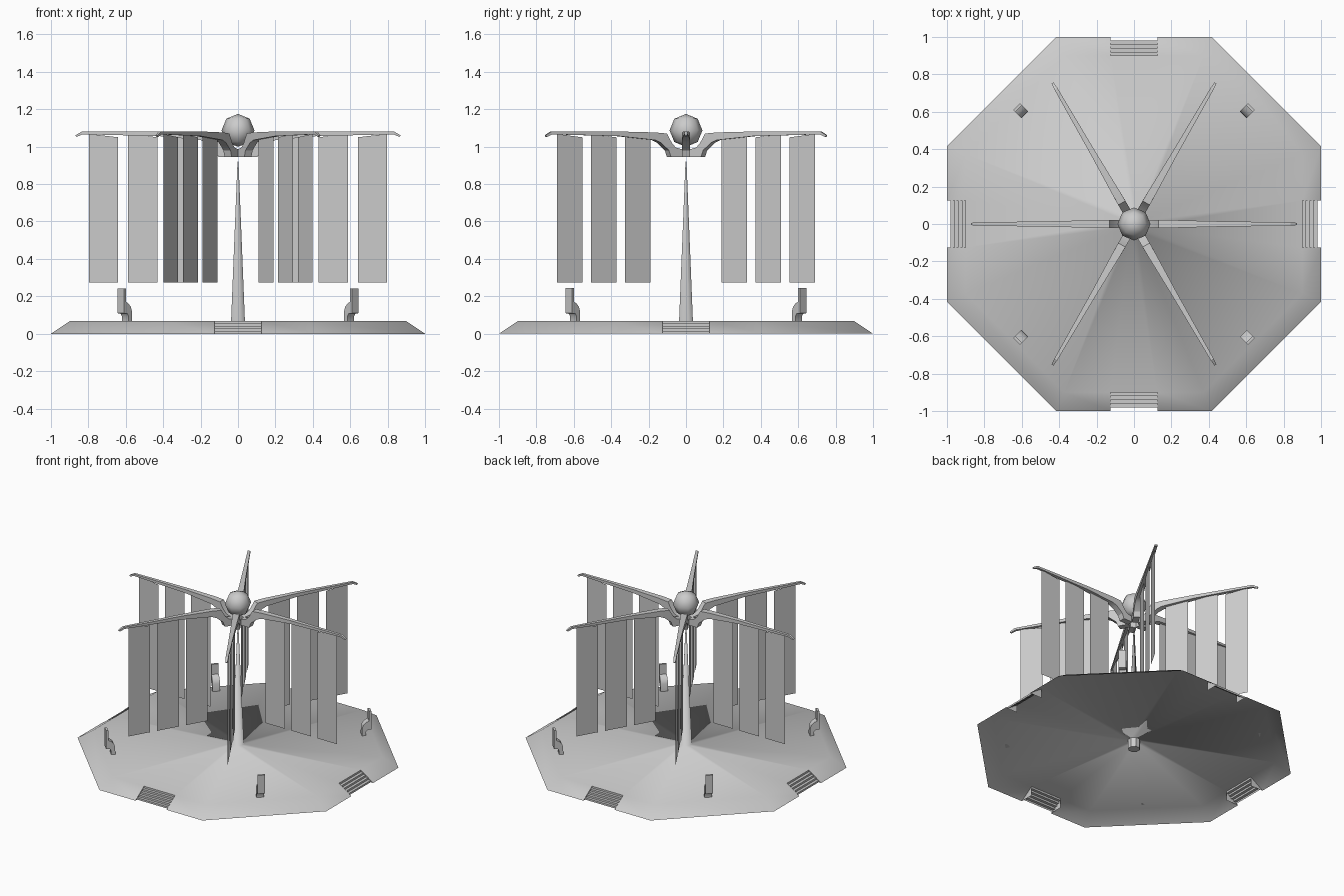
import bpy, bmesh, math
from mathutils import Matrix, Vector

old = bpy.data.objects.get("Cube")
if old:
    bpy.data.objects.remove(old)

GREY = (0.6, 0.6, 0.6)
mat = bpy.data.materials.new("plain grey")
mat.use_nodes = True
mat.diffuse_color = (*GREY, 1)
mat.node_tree.nodes["Principled BSDF"].inputs["Base Color"].default_value = (*GREY, 1)


def finish(bm, name, angle=0, smooth=None, recalc=True):
    """Turn a bmesh into a named object, rotated about z."""
    bmesh.ops.remove_doubles(bm, verts=bm.verts, dist=0.0005)
    if recalc:
        bmesh.ops.recalc_face_normals(bm, faces=bm.faces)
    bmesh.ops.rotate(bm, verts=bm.verts, matrix=Matrix.Rotation(angle, 3, 'Z'))
    me = bpy.data.meshes.new(name)
    bm.to_mesh(me)
    bm.free()
    me.materials.append(mat)
    ob = bpy.data.objects.new(name, me)
    bpy.context.collection.objects.link(ob)
    if smooth:
        bpy.ops.object.select_all(action='DESELECT')
        ob.select_set(True)
        bpy.context.view_layer.objects.active = ob
        if smooth >= 180:
            bpy.ops.object.shade_smooth()
        else:
            bpy.ops.object.shade_smooth_by_angle(angle=math.radians(smooth))
    return ob


def add_face(bm, points):
    return bm.faces.new([bm.verts.new(p) for p in points])


def loft(bm, rings, cap=True):
    """Bridge equal-length closed rings of points."""
    rows = [[bm.verts.new(p) for p in ring] for ring in rings]
    n = len(rows[0])
    for a, b in zip(rows, rows[1:]):
        for i in range(n):
            j = (i + 1) % n
            bm.faces.new((a[i], a[j], b[j], b[i]))
    if cap:
        bm.faces.new(rows[0])
        bm.faces.new(rows[-1])


FLOOR, TOP, NOTCH = 0.067, 0.9, 0.125
T = math.tan(math.pi / 8)
POLE_R = 0.04


def pole_ring(radius, z):
    return [Vector((radius * math.cos(a), radius * math.sin(a), z))
            for a in (math.pi / 8 + math.pi / 4 * i for i in range(8))]


# Base: thin octagonal shell with sloped rim, joined to the tapered pole
bm = bmesh.new()
c, s = POLE_R * math.cos(math.pi / 8), POLE_R * math.sin(math.pi / 8)
for side in range(8):
    rot = Matrix.Rotation(side * math.pi / 4, 3, 'Z')

    def put(*pts):
        add_face(bm, [rot @ Vector(p) for p in pts])

    in_a, in_b = (c, -s, FLOOR), (c, s, FLOOR)
    top_a, top_b = (TOP, -TOP * T, FLOOR), (TOP, TOP * T, FLOOR)
    out_a, out_b = (1, -T, 0), (1, T, 0)
    if side % 2:
        put(in_a, top_a, top_b, in_b)
        put(top_a, out_a, out_b, top_b)
    else:
        cut_a, cut_b = (TOP, -NOTCH, FLOOR), (TOP, NOTCH, FLOOR)
        put(in_a, top_a, cut_a)
        put(in_a, cut_a, cut_b, in_b)
        put(in_b, cut_b, top_b)
        put(top_a, out_a, (1, -NOTCH, 0), cut_a)
        put(cut_b, (1, NOTCH, 0), out_b, top_b)
loft(bm, [pole_ring(POLE_R, FLOOR), pole_ring(0.003, 0.92)], cap=False)
add_face(bm, pole_ring(0.003, 0.92))
finish(bm, "base_and_pole", smooth=180, recalc=False)

# Pole foot under the floor
bm = bmesh.new()
loft(bm, [pole_ring(POLE_R, 0), pole_ring(POLE_R, FLOOR)])
finish(bm, "pole_foot", smooth=30)

# Steps set into the four notches, with side walls
STEPS = 5
for k in range(4):
    bm = bmesh.new()
    for i in range(STEPS):
        r = TOP + 0.02 * i
        z1, z0 = FLOOR * (1 - i / STEPS), FLOOR * (1 - (i + 1) / STEPS)
        add_face(bm, [(r, -NOTCH, z0), (r, NOTCH, z0), (r, NOTCH, z1), (r, -NOTCH, z1)])
        if i < STEPS - 1:
            add_face(bm, [(r, -NOTCH, z0), (r + 0.02, -NOTCH, z0),
                          (r + 0.02, NOTCH, z0), (r, NOTCH, z0)])
    for y in (-NOTCH, NOTCH):
        add_face(bm, [(TOP, y, 0), (1, y, 0), (TOP, y, FLOOR)])
    finish(bm, "steps", k * math.pi / 2, recalc=False)

# Ball above the pole
bm = bmesh.new()
bmesh.ops.create_uvsphere(bm, u_segments=8, v_segments=4, radius=0.088)
bmesh.ops.translate(bm, verts=bm.verts, vec=(0, 0, 1.087))
finish(bm, "top_ball", smooth=50)

# Arm sections: upper point, lower point (distance, height) and half width
ARM = [
    ((0.032, 0.985), (0.032, 0.945), 0.022),
    ((0.075, 0.995), (0.105, 0.945), 0.022),
    ((0.100, 1.020), (0.118, 0.980), 0.022),
    ((0.130, 1.070), (0.165, 1.020), 0.022),
    ((0.200, 1.076), (0.200, 1.035), 0.021),
    ((0.420, 1.081), (0.420, 1.056), 0.015),
    ((0.835, 1.080), (0.830, 1.066), 0.009),
    ((0.870, 1.060), (0.862, 1.052), 0.006),
]
for k in range(6):
    angle = k * math.pi / 3
    bm = bmesh.new()
    loft(bm, [[(u[0], -w, u[1]), (u[0], w, u[1]), (d[0], w, d[1]), (d[0], -w, d[1])]
              for u, d, w in ARM])
    finish(bm, "arm", angle, smooth=25)
    # Three hanging sheets under each arm
    for r in (0.22, 0.43, 0.64):
        bm = bmesh.new()
        add_face(bm, [(r, 0, 0.275), (r + 0.157, 0, 0.275),
                      (r + 0.157, 0, 1.068), (r, 0, 1.05)])
        finish(bm, "hanging_sheet", angle, recalc=False)

# Bent brackets standing near the diagonal edges
BRACKET = [(0.825, FLOOR), (0.852, FLOOR), (0.853, 0.095), (0.862, 0.107),
           (0.887, 0.11), (0.887, 0.243), (0.872, 0.243), (0.872, 0.17),
           (0.855, 0.163), (0.835, 0.145), (0.826, 0.12)]
for k in range(4):
    bm = bmesh.new()
    loft(bm, [[(r, y, z) for r, z in BRACKET] for y in (-0.025, 0.025)])
    finish(bm, "bent_bracket", math.pi / 4 + k * math.pi / 2, smooth=35)
